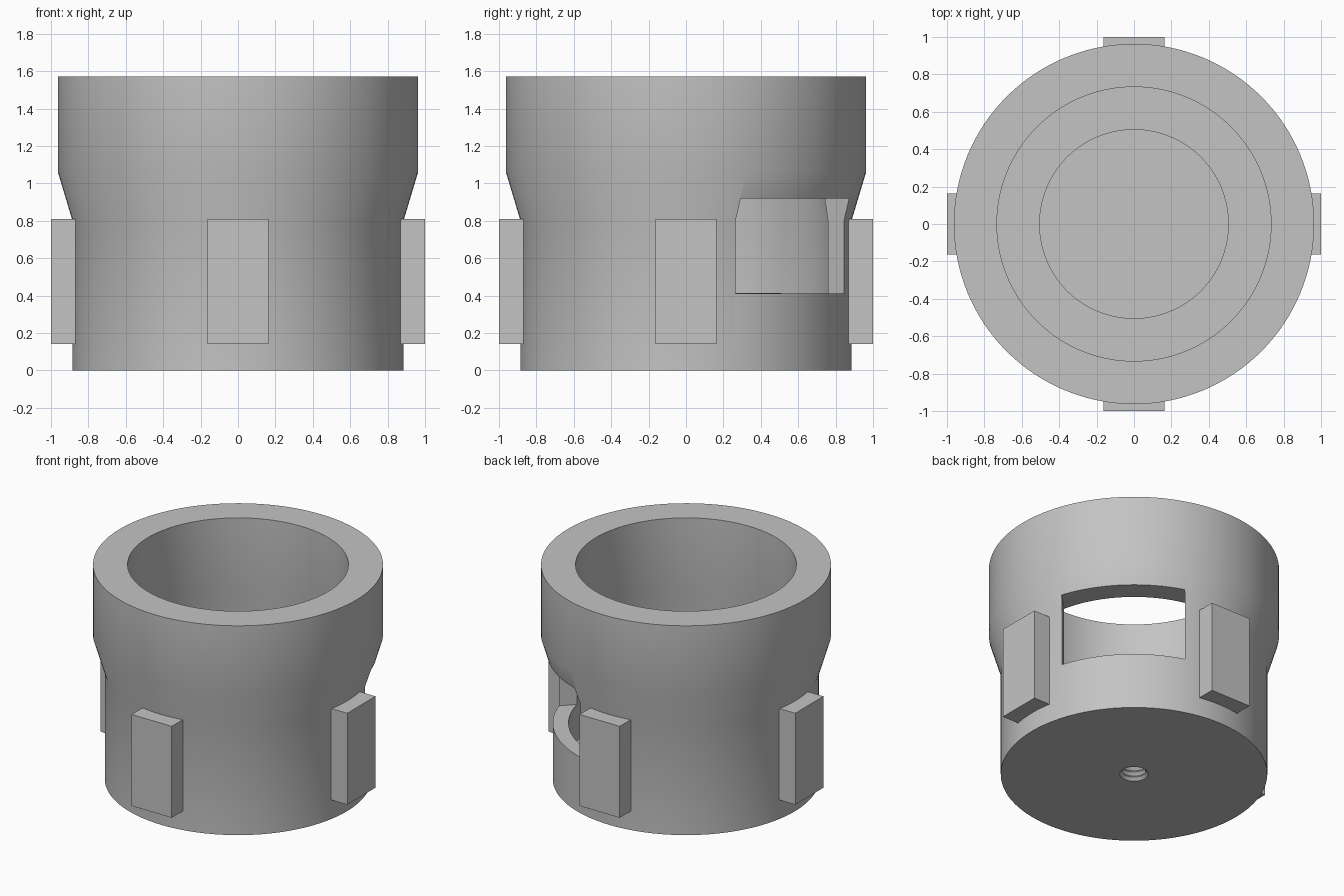
import bpy
import bmesh
from math import radians, cos, sin, pi
from mathutils import Matrix

if "Cube" in bpy.data.objects:
    bpy.data.objects.remove(bpy.data.objects["Cube"], do_unlink=True)

grey = bpy.data.materials.new("plain grey")
grey.use_nodes = True
grey.diffuse_color = (0.55, 0.55, 0.55, 1)
grey.node_tree.nodes["Principled BSDF"].inputs["Base Color"].default_value = grey.diffuse_color

SEGMENTS = 128


def make_object(name, bm):
    bmesh.ops.recalc_face_normals(bm, faces=bm.faces)
    mesh = bpy.data.meshes.new(name)
    bm.to_mesh(mesh)
    bm.free()
    mesh.materials.append(grey)
    obj = bpy.data.objects.new(name, mesh)
    bpy.context.collection.objects.link(obj)
    return obj


def lathe(name, profile):
    """Revolve (radius, height) points that start and end on the axis."""
    bm = bmesh.new()
    verts = [bm.verts.new((r, 0, z)) for r, z in profile]
    edges = [bm.edges.new(pair) for pair in zip(verts, verts[1:])]
    bmesh.ops.spin(bm, geom=verts + edges, cent=(0, 0, 0), axis=(0, 0, 1),
                   angle=2 * pi, steps=SEGMENTS, use_merge=True)
    bmesh.ops.remove_doubles(bm, verts=bm.verts, dist=0.0002)
    return make_object(name, bm)


def box(name, low, high, angle=0):
    """Box between two corners, turned about the vertical axis."""
    bm = bmesh.new()
    size = [b - a for a, b in zip(low, high)]
    middle = [(a + b) / 2 for a, b in zip(low, high)]
    turn = Matrix.Rotation(radians(angle), 4, "Z")
    bmesh.ops.create_cube(bm, size=1, matrix=turn @ Matrix.Translation(middle)
                          @ Matrix.Diagonal((*size, 1)))
    return make_object(name, bm)


# Blind threaded socket under the base
thread = [(0, 0.3), (0.08, 0.3)]
for i in range(7):
    z = 0.28 - i * 0.04
    thread += [(0.095, z), (0.075, z - 0.02)]
thread += [(0.095, 0)]

# Flared outer wall, inner wall, groove and raised centre seat
shell = [(0.885, 0), (0.885, 0.8), (0.963, 1.06), (0.963, 1.57),
         (0.733, 1.57), (0.735, 1.06), (0.78, 0.8), (0.78, 0.14),
         (0.507, 0.14), (0.507, 0.413), (0, 0.413)]
body = lathe("cup_body", thread + shell)

# Side window cut through the wall
cutter = box("window_cutter", (0.55, -0.41, 0.41), (1.2, 0.41, 0.92), 45)
cutter.hide_render = True
cutter.hide_viewport = True
cut = body.modifiers.new("window", "BOOLEAN")
cut.operation = "DIFFERENCE"
cut.solver = "EXACT"
cut.object = cutter

# Apply the cut so the sharp edges can be shaded
bpy.context.view_layer.update()
evaluated = body.evaluated_get(bpy.context.evaluated_depsgraph_get())
cut_mesh = bpy.data.meshes.new_from_object(evaluated)
body.modifiers.clear()
body.data = cut_mesh
bpy.data.objects.remove(cutter, do_unlink=True)

bpy.ops.object.select_all(action="DESELECT")
body.select_set(True)
bpy.context.view_layer.objects.active = body
bpy.ops.object.shade_smooth_by_angle(angle=radians(30))

# Four grip pads around the lower wall
for name, angle in (("left", 0), ("back", 90), ("right", 180), ("front", 270)):
    box(name + "_pad", (0.83, -0.163, 0.14), (1.0, 0.163, 0.81), angle)
